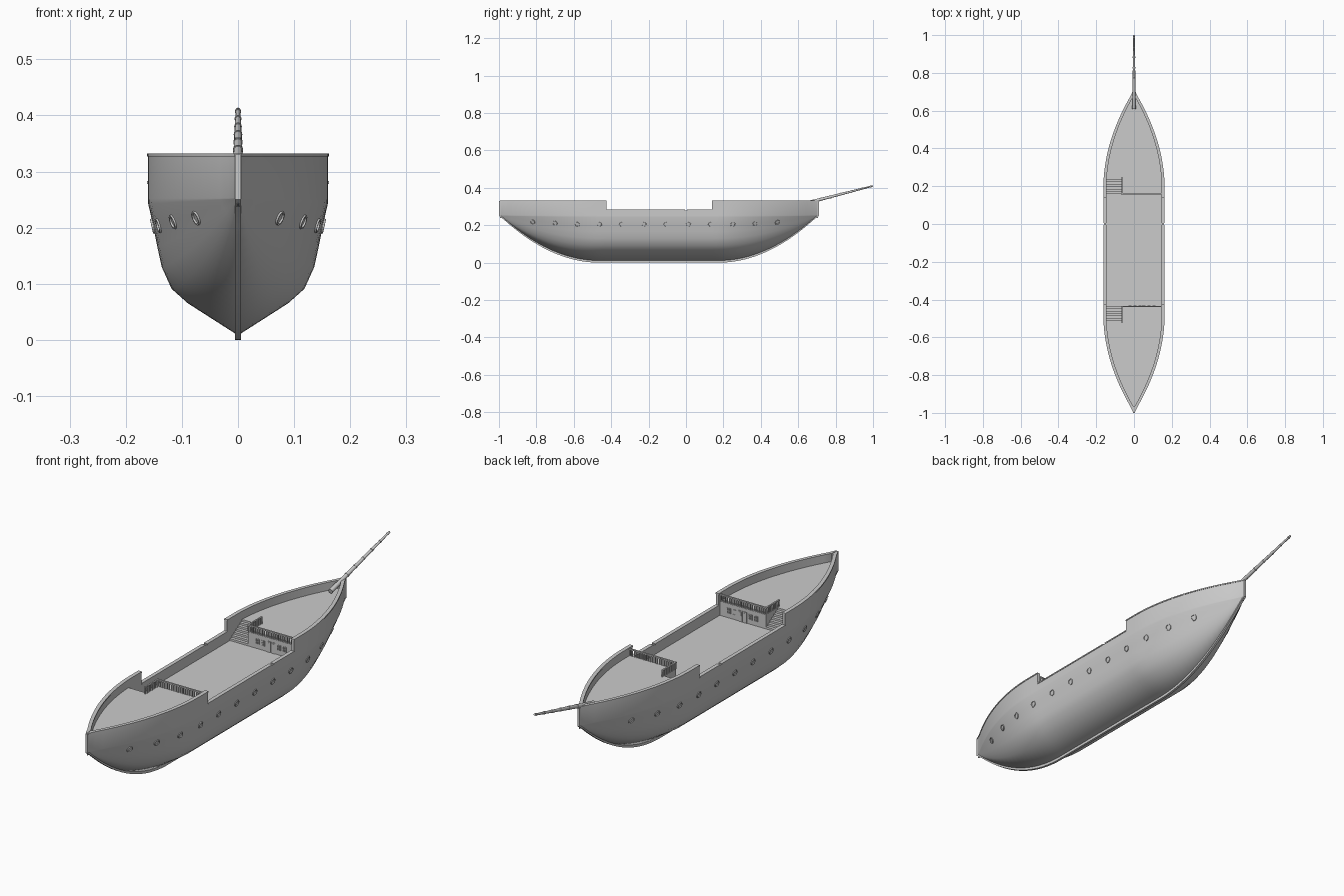
import bpy, bmesh, math
from mathutils import Vector, Matrix

if "Cube" in bpy.data.objects:
    bpy.data.objects.remove(bpy.data.objects["Cube"])

C, HALF = -0.145, 0.85           # hull centre and half length along y
STEP_A, STEP_F = -0.425, 0.14    # where the bulwark steps down to the waist
HIGH, LOW, MAIN, UPPER = 0.328, 0.279, 0.238, 0.297
SECTION = [(0.03, 0), (0.56, 0.235), (0.74, 0.34), (0.85, 0.5), (0.90, 0.65), (0.945, 0.8), (1, 0.96), (1, 1)]


def width(y):
    u = max(0, (abs(y - C) - 0.34) / 0.51)
    return max(0.004, 0.16 * (1 - min(u, 1) ** 1.95))


def rise(y):
    return min(1, max(0, (abs(y - C) - 0.32) / 0.53))


def section(y):
    u, w = rise(y), width(y)
    zk = 0.008 + 0.242 * u * u
    return [(w * (a + (f - a) * 0.8 * u), zk + f * (0.252 - zk)) for a, f in SECTION]


def side_x(y, z):
    pts = section(y)
    for (x0, z0), (x1, z1) in zip(pts, pts[1:]):
        if z0 <= z <= z1:
            return x0 + (x1 - x0) * (z - z0) / max(z1 - z0, 1e-6)
    return width(y)


def finish(name, bm, mirror=False, smooth=None):
    bmesh.ops.recalc_face_normals(bm, faces=bm.faces)
    me = bpy.data.meshes.new(name)
    bm.to_mesh(me)
    bm.free()
    ob = bpy.data.objects.new(name, me)
    bpy.context.collection.objects.link(ob)
    if mirror:
        ob.modifiers.new("mirror", 'MIRROR')
    if smooth:
        bpy.ops.object.select_all(action='DESELECT')
        ob.select_set(True)
        bpy.context.view_layer.objects.active = ob
        bpy.ops.object.shade_smooth_by_angle(angle=math.radians(smooth))
    return ob


def loft(bm, rows, closed=False):
    vs = [[bm.verts.new(p) for p in r] for r in rows]
    n = len(rows[0])
    for a, b in zip(vs, vs[1:]):
        for i in range(n if closed else n - 1):
            j = (i + 1) % n
            bm.faces.new((a[i], a[j], b[j], b[i]))
    if closed:
        bm.faces.new(vs[0])
        bm.faces.new(vs[-1])


def box(bm, x0, x1, y0, y1, z0, z1):
    m = Matrix.Translation(((x0 + x1) / 2, (y0 + y1) / 2, (z0 + z1) / 2))
    bmesh.ops.create_cube(bm, size=1, matrix=m @ Matrix.Diagonal((x1 - x0, y1 - y0, z1 - z0, 1)))


def span(a, b, n):
    return [a + (b - a) * i / n for i in range(n + 1)]


AFT, WAIST, FORE = span(C - HALF, STEP_A, 20), span(STEP_A, STEP_F, 12), span(STEP_F, C + HALF, 20)

# hull shell with stepped bulwark and main deck
rows = []
for ys, top in ((AFT, HIGH), (WAIST, LOW), (FORE, HIGH)):
    for y in ys:
        w = width(y)
        i = max(w - 0.012, 0.001)
        pts = [(0, section(y)[0][1])] + section(y)[1:] + [(w, top), (i, top), (i, MAIN), (0, MAIN)]
        rows.append([(x, y, z) for x, z in pts])
bm = bmesh.new()
loft(bm, rows)
finish("hull", bm, True, 35)

# cap rails, with a narrow gangway break amidships
bm = bmesh.new()
for ys, z in ((AFT, HIGH), (span(STEP_A, -0.006, 8), LOW), (span(0.006, STEP_F, 4), LOW), (FORE, HIGH)):
    r = []
    for y in ys:
        o, i = width(y) + 0.002, max(width(y) - 0.014, 0)
        r.append([(o, y, z - 0.001), (o, y, z + 0.004), (i, y, z + 0.004), (i, y, z - 0.001)])
    loft(bm, r, True)
finish("cap_rail", bm, True, 35)

# keel and stem strip
path = [(C - HALF - 0.005, 0.33)]
for y in span(C - HALF - 0.005, C + HALF + 0.005, 60):
    path.append((y, 0.25 * rise(y) ** 2))
path.append((C + HALF + 0.005, 0.33))
bm = bmesh.new()
loft(bm, [[(s * 0.005, C + (y - C) * k, 0.33 + (z - 0.33) * k)
           for s, k in ((-1, 1), (1, 1), (1, 0.96), (-1, 0.96))] for y, z in path], True)
finish("keel", bm, False, 35)

# porthole rings, set square to the hull side
bm = bmesh.new()
for k in range(12):
    y = -0.82 + 0.119 * k
    z = 0.203 + 0.012 * max(0, rise(y) - 0.2) / 0.4
    e = 0.004
    x = side_x(y, z)
    ty = Vector((side_x(y + e, z) - side_x(y - e, z), 2 * e, 0)).normalized()
    tz = Vector((side_x(y, z + e) - side_x(y, z - e), 0, 2 * e)).normalized()
    nrm = ty.cross(tz).normalized()
    up = nrm.cross(ty)
    ring = []
    for i in range(17):
        a = i * math.tau / 16
        d = ty * math.cos(a) + up * math.sin(a)
        ring.append([Vector((x, y, z)) + d * r + nrm * h
                     for r, h in ((0.014, -0.003), (0.013, 0.003), (0.010, 0.003), (0.009, -0.003))])
    loft(bm, ring)
finish("portholes", bm, True, 40)


# raised deck, bulkhead, stairs and railings; s = direction towards the ship's end
def raised_deck(name, front, s, end):
    sx, back = -0.065, front + s * 0.09
    bm = bmesh.new()
    for ys, left in ((span(front, back, 6), sx), (span(back, end, 20), None)):
        loft(bm, [[(left if left is not None else -max(width(y) - 0.011, 0.001), y, UPPER),
                   (max(width(y) - 0.011, 0.001), y, UPPER)] for y in ys])
    finish(name + "_deck", bm)

    def ybox(b, x0, x1, ya, yb, z0, z1):
        box(b, x0, x1, min(ya, yb), max(ya, yb), z0, z1)

    bm = bmesh.new()
    ybox(bm, sx, 0.15, front, front + s * 0.005, MAIN, UPPER)
    ybox(bm, sx, sx + 0.005, front, back, MAIN, UPPER)
    ybox(bm, -0.15, sx, back, back + s * 0.004, MAIN, UPPER)
    finish(name + "_bulkhead", bm)

    # double door and windows
    bm = bmesh.new()
    f = front - s * 0.002
    for x in (0.032, 0.052):
        ybox(bm, x - 0.009, x + 0.009, f, front, MAIN, MAIN + 0.045)
        ybox(bm, x - 0.005, x + 0.005, f - s * 0.001, f, MAIN + 0.024, MAIN + 0.04)
    for x in (-0.02, 0.005, 0.08, 0.105):
        for dx in (-0.007, 0, 0.007):
            ybox(bm, x + dx - 0.001, x + dx + 0.001, f, front, MAIN + 0.02, MAIN + 0.04)
        for z in (0.019, 0.029, 0.039):
            ybox(bm, x - 0.008, x + 0.008, f, front, MAIN + z, MAIN + z + 0.002)
    finish(name + "_door_and_windows", bm)

    # stairs
    bm = bmesh.new()
    n = 7
    for i in range(n):
        y = front + s * 0.09 * i / n
        ybox(bm, -0.149, sx, y, y + s * 0.09 / n, MAIN, MAIN + (UPPER - MAIN) * (i + 1) / n)
    finish(name + "_stairs", bm)

    # railing with balusters
    bm = bmesh.new()
    t = 0.0022
    ybox(bm, sx - 0.003, 0.15, front - s * 0.001, front + s * 0.006, 0.322, 0.327)
    ybox(bm, sx - 0.002, sx + 0.004, front, back, 0.322, 0.327)
    for x in span(sx + 0.001, 0.146, 20):
        ybox(bm, x - t, x + t, front, front + s * 2 * t, UPPER, 0.323)
    for y in span(front + s * 0.01, back - s * 0.003, 7):
        ybox(bm, sx, sx + 2 * t, y - t, y + t, UPPER, 0.323)
    finish(name + "_railing", bm)


raised_deck("fore", 0.158, 1, C + HALF)
raised_deck("aft", -0.434, -1, C - HALF)

# bowsprit with bands
a, b = Vector((0, 0.61, 0.310)), Vector((0, 0.999, 0.410))
d = b - a
rot = d.to_track_quat('Z', 'Y').to_matrix().to_4x4()
bm = bmesh.new()
bmesh.ops.create_cone(bm, cap_ends=True, segments=16, radius1=0.0095, radius2=0.004, depth=d.length,
                      matrix=Matrix.Translation((a + b) / 2) @ rot)
for t in (0.28, 0.42, 0.56, 0.7, 0.84, 0.97):
    r = 0.0107 - 0.0055 * t
    bmesh.ops.create_cone(bm, cap_ends=True, segments=16, radius1=r, radius2=r, depth=0.006,
                          matrix=Matrix.Translation(a + d * t) @ rot)
finish("bowsprit", bm, False, 35)
